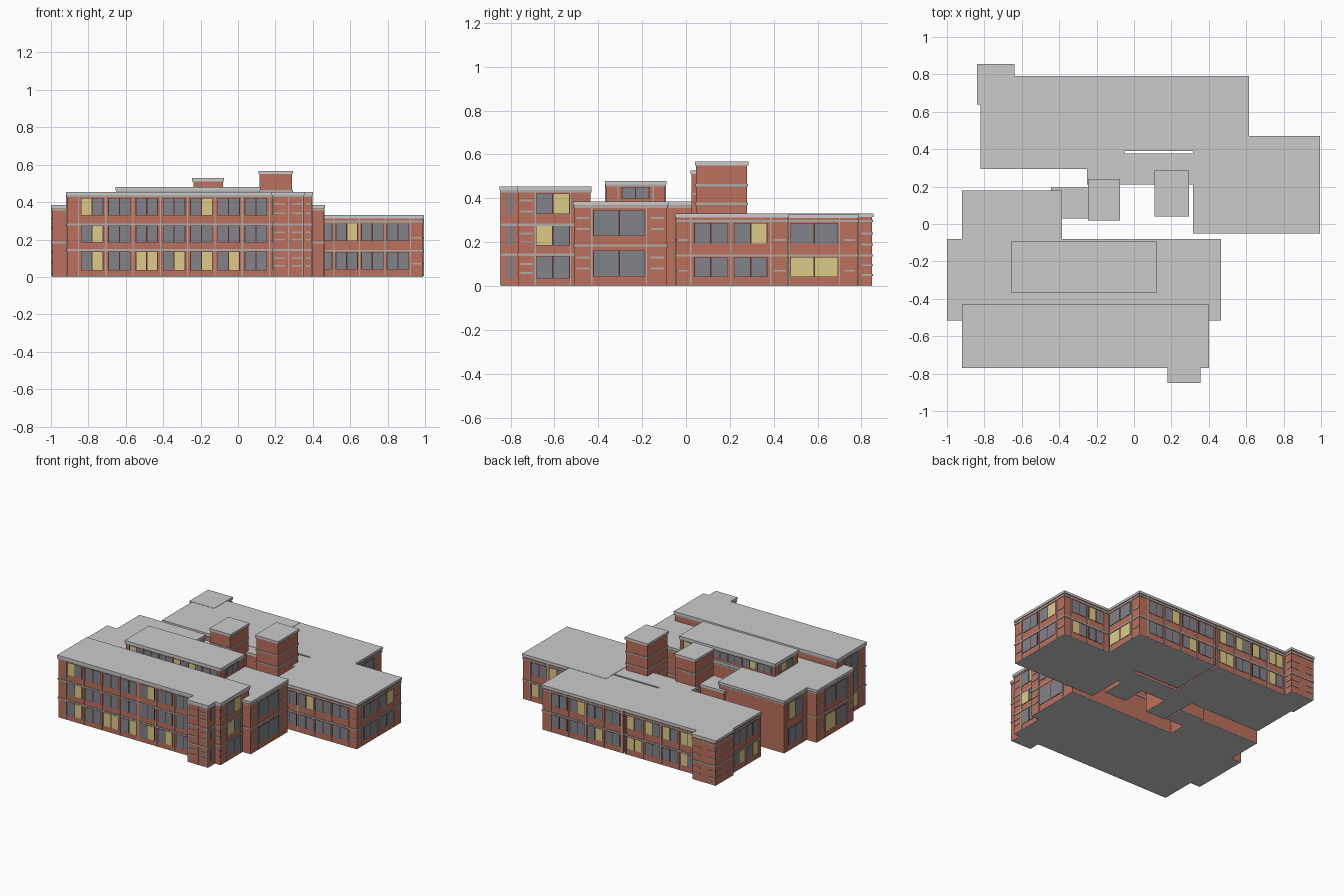
import bpy, bmesh, random
from mathutils import Matrix, Vector

if "Cube" in bpy.data.objects:
    bpy.data.objects.remove(bpy.data.objects["Cube"])

random.seed(4)
COL = {
    "brick": (0.50, 0.16, 0.11, 1), "stone": (0.42, 0.42, 0.40, 1),
    "roof": (0.56, 0.56, 0.59, 1), "glass": (0.22, 0.23, 0.26, 1),
    "lit": (0.72, 0.60, 0.25, 1), "frame": (0.10, 0.03, 0.02, 1),
}
MAT = {}
for k, c in COL.items():
    MAT[k] = bpy.data.materials.new(k)
    MAT[k].diffuse_color = c
parts = {}  # (object name, material) -> bmesh
IN = 0.006  # walls sit this far inside the roof edge


def box(name, mat, x0, x1, y0, y1, z0, z1):
    bm = parts.setdefault((name, mat), bmesh.new()) if (name, mat) not in parts else parts[(name, mat)]
    m = Matrix.Translation(((x0 + x1) / 2, (y0 + y1) / 2, (z0 + z1) / 2))
    m = m @ Matrix.Diagonal(Vector((x1 - x0, y1 - y0, z1 - z0, 1)))
    bmesh.ops.create_cube(bm, size=1, matrix=m)


def on_wall(b, side, name, mat, t0, t1, z0, z1, d):
    """Thin box on one wall of a block; t runs along x (F, B) or y (L, R)."""
    x0, x1, y0, y1 = b["r"]
    if side == "F":
        box(name, mat, t0, t1, y0 + IN - d, y0 + IN, z0, z1)
    elif side == "B":
        box(name, mat, t0, t1, y1 - IN, y1 - IN + d, z0, z1)
    elif side == "L":
        box(name, mat, x0 + IN - d, x0 + IN, t0, t1, z0, z1)
    else:
        box(name, mat, x1 - IN, x1 - IN + d, t0, t1, z0, z1)


def block(name, x0, x1, y0, y1, h, bands=(), z0=0.0, lip=0.017):
    """Brick mass with grey base, overhanging roof edge and stone bands."""
    box(name + "_base", "roof", x0 + IN, x1 - IN, y0 + IN, y1 - IN, z0, z0 + 0.004)
    box(name + "_walls", "brick", x0 + IN, x1 - IN, y0 + IN, y1 - IN, z0 + 0.004, h - lip)
    box(name + "_roof", "roof", x0, x1, y0, y1, h - lip, h)
    e = IN - 0.004
    for z in bands:
        box(name + "_bands", "stone", x0 + e, x1 - e, y0 + e, y1 - e, z - 0.005, z + 0.005)
    return {"n": name, "r": (x0, x1, y0, y1), "h": h - lip, "z0": z0}


def facade(b, side, first, pitch, n, floors, pane=0.056, posts=True):
    """Rows of paired panes with stone posts between the bays."""
    nm = b["n"]
    for i in range(n):
        c = first + i * pitch
        for za, zb in floors:
            on_wall(b, side, nm + "_window_frames", "frame", c - pane - 0.004, c + pane + 0.004,
                    za - 0.002, zb + 0.002, 0.001)
            for s in (-1, 1):
                a, e = sorted((c + s * 0.003, c + s * pane))
                lit = random.random() < 0.2
                on_wall(b, side, nm + ("_lit_panes" if lit else "_panes"),
                        "lit" if lit else "glass", a, e, za, zb, 0.0025)
    if posts:
        for i in range(n + 1):
            c = first + (i - 0.5) * pitch
            on_wall(b, side, nm + "_posts", "stone", c - 0.003, c + 0.003, b["z0"] + 0.004, b["h"], 0.0045)


def stripes(b, side, t0, t1, zs):
    for z in zs:
        on_wall(b, side, b["n"] + "_stripes", "stone", t0, t1, z - 0.004, z + 0.004, 0.004)


THREE = [(0.037, 0.134), (0.187, 0.273), (0.33, 0.42)]
TALL = [(0.045, 0.16), (0.23, 0.345)]
TWO = [(0.043, 0.13), (0.195, 0.285)]
B3, BT, B2 = (0.143, 0.28, 0.432), (0.185, 0.36), (0.14, 0.297)
S3 = (0.06, 0.10, 0.20, 0.24, 0.34, 0.39)
S2 = (0.07, 0.21)

# Front three-storey wing and its stair tower
a = block("front_wing", -0.92, 0.40, -0.77, -0.43, 0.455, B3)
facade(a, "F", -0.78, 0.146, 7, THREE)
facade(a, "R", -0.607, 0.16, 1, THREE, 0.074)
facade(a, "L", -0.60, 0.16, 1, THREE, 0.066)
stripes(a, "R", -0.755, -0.70, S3)
stripes(a, "F", 0.36, 0.39, S3)
t = block("front_stair", 0.18, 0.355, -0.85, -0.72, 0.455, B3)
for s, c in (("L", -0.80), ("R", -0.80)):
    for za, zb in THREE:
        on_wall(t, s, "front_stair_panes", "glass", c - 0.015, c + 0.015, za, zb, 0.002)
stripes(t, "F", 0.19, 0.25, S3)
stripes(t, "F", 0.29, 0.345, S3)
for x in (0.19, 0.27, 0.345):
    on_wall(t, "F", "front_stair_posts", "stone", x - 0.003, x + 0.003, 0.004, 0.44, 0.0045)

# Middle two-storey wing, rear-left extension and penthouse
b = block("middle_wing", -1.0, 0.465, -0.515, -0.08, 0.385, BT)
for s in "LR":
    facade(b, s, -0.305, 0.25, 1, TALL, 0.115)
    stripes(b, s, -0.50, -0.44, (0.08, 0.13, 0.26, 0.31))
    stripes(b, s, -0.16, -0.10, (0.08, 0.13, 0.26, 0.31))
d = block("left_extension", -0.92, -0.385, -0.12, 0.18, 0.385, (0.36,))
facade(d, "L", 0.05, 0.18, 1, TALL, 0.075)
p = block("penthouse", -0.655, 0.12, -0.37, -0.09, 0.48, (0.46,), z0=0.37)
for s in "FB":
    facade(p, s, -0.565, 0.119, 6, [(0.40, 0.45)], 0.05)
for s in "LR":
    facade(p, s, -0.23, 0.16, 1, [(0.40, 0.45)], 0.06)

# Courtyard link and the two roof towers
block("courtyard_link", -0.445, -0.245, 0.03, 0.195, 0.335)
block("small_tower", -0.245, -0.075, 0.02, 0.24, 0.528, (0.14, 0.297, 0.42))
block("tall_tower", 0.11, 0.295, 0.04, 0.285, 0.567, (0.14, 0.297, 0.375, 0.46))

# Rear wing in two halves, court strip and right wing
r1 = block("rear_wing_left", -0.82, -0.05, 0.295, 0.79, 0.33, B2)
facade(r1, "B", -0.565, 0.143, 4, TWO)
facade(r1, "L", 0.40, 0.15, 2, TWO, 0.056)
r2 = block("rear_wing_right", -0.05, 0.615, 0.39, 0.79, 0.328, B2)
facade(r2, "B", 0.04, 0.143, 4, TWO)
facade(r2, "R", 0.585, 0.23, 1, TWO, 0.105)
stripes(r2, "R", 0.72, 0.77, S2)
block("court_strip", -0.25, 0.33, 0.21, 0.377, 0.328)
f = block("right_wing", 0.315, 0.995, -0.05, 0.47, 0.33, B2)
facade(f, "F", 0.445, 0.1365, 4, TWO)
facade(f, "R", 0.113, 0.182, 2, TWO, 0.073)
facade(f, "B", 0.72, 0.14, 2, TWO)
stripes(f, "R", -0.035, 0.01, S2)
stripes(f, "R", 0.40, 0.455, S2)
stripes(f, "F", 0.93, 0.98, S2)

# Rear stair tower
k = block("rear_stair", -0.84, -0.64, 0.64, 0.855, 0.332, B2)
for s, t0, t1 in (("B", -0.83, -0.77), ("B", -0.71, -0.65), ("L", 0.65, 0.71),
                  ("L", 0.785, 0.845), ("R", 0.80, 0.845)):
    stripes(k, s, t0, t1, (0.05, 0.095, 0.19, 0.24))

for (name, mat), bm in parts.items():
    me = bpy.data.meshes.new(name)
    bm.to_mesh(me)
    bm.free()
    me.materials.append(MAT[mat])
    bpy.context.collection.objects.link(bpy.data.objects.new(name, me))

for m in bpy.data.materials:
    if m.users and not m.is_grease_pencil:
        m.use_nodes = True
        m.node_tree.nodes["Principled BSDF"].inputs["Base Color"].default_value = m.diffuse_color
